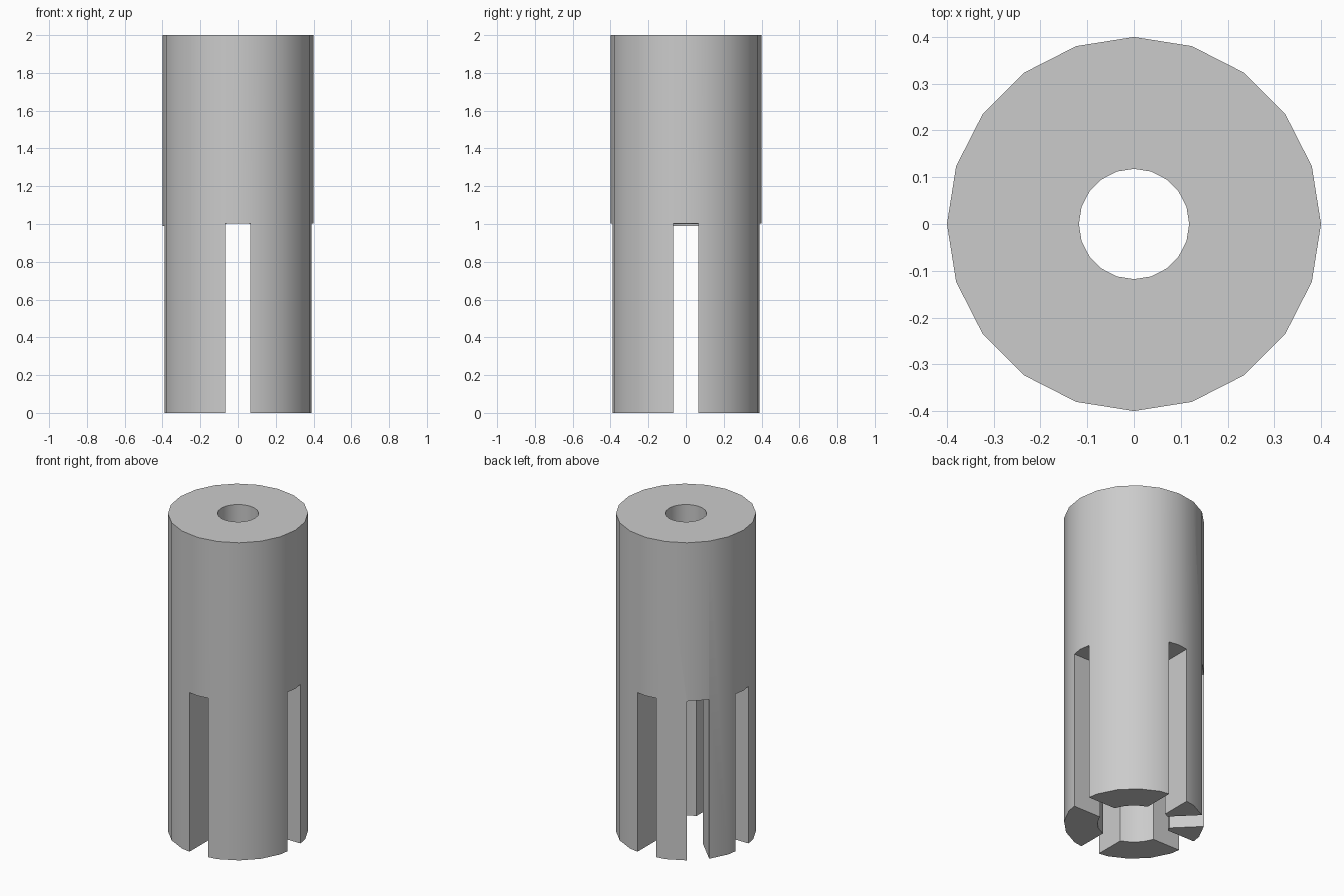
import bpy
import bmesh
from math import cos, sin, tau, radians
from mathutils import Matrix

SIDES = 20
HEIGHT = 2.0
SLOT_WIDTH = 0.13

cube = bpy.data.objects.get("Cube")
if cube:
    bpy.data.objects.remove(cube, do_unlink=True)

grey = bpy.data.materials.new("plain grey")
grey.use_nodes = True
grey.diffuse_color = (0.6, 0.6, 0.6, 1)
grey.node_tree.nodes["Principled BSDF"].inputs["Base Color"].default_value = (0.6, 0.6, 0.6, 1)


def make_object(name, bm):
    bmesh.ops.recalc_face_normals(bm, faces=bm.faces)
    mesh = bpy.data.meshes.new(name)
    bm.to_mesh(mesh)
    bm.free()
    mesh.materials.append(grey)
    obj = bpy.data.objects.new(name, mesh)
    bpy.context.collection.objects.link(obj)
    return obj


def lathe(name, profile):
    """Closed ring from a loop of (radius, z) points."""
    bm = bmesh.new()
    rings = [[bm.verts.new((r * cos(tau * i / SIDES), r * sin(tau * i / SIDES), z))
              for r, z in profile] for i in range(SIDES)]
    count = len(profile)
    for i in range(SIDES):
        a, b = rings[i], rings[(i + 1) % SIDES]
        for j in range(count):
            k = (j + 1) % count
            bm.faces.new((a[j], b[j], b[k], a[k]))
    return make_object(name, bm)


def slot_cutter(angle, top):
    """Box running outward from the axis, open below the base."""
    inner, outer, bottom = 0.1, 0.6, -0.2
    bm = bmesh.new()
    place = (Matrix.Rotation(radians(angle), 4, "Z")
             @ Matrix.Translation(((inner + outer) / 2, 0, (top + bottom) / 2))
             @ Matrix.Diagonal((outer - inner, SLOT_WIDTH, top - bottom, 1)))
    bmesh.ops.create_cube(bm, size=1, matrix=place)
    cutter = make_object("slot_cutter", bm)
    cutter.hide_render = True
    return cutter


# Sleeve with a narrow bore above and a wider socket between the legs
sleeve = lathe("slotted_sleeve", [(0.4, 0), (0.4, HEIGHT), (0.118, HEIGHT),
                                  (0.118, 1.0), (0.21, 1.0), (0.21, 0)])

# Four cross slots plus one extra slot splitting the back leg
cutters = [slot_cutter(a, t) for a, t in
           ((0, 1.002), (90, 1.002), (180, 0.99), (270, 1.002), (135, 1.002))]
for cutter in cutters:
    mod = sleeve.modifiers.new("slot", "BOOLEAN")
    mod.operation = "DIFFERENCE"
    mod.solver = "EXACT"
    mod.object = cutter

# Bake the cuts and remove the helpers
bpy.context.view_layer.update()
graph = bpy.context.evaluated_depsgraph_get()
baked = bpy.data.meshes.new_from_object(sleeve.evaluated_get(graph))
sleeve.modifiers.clear()
sleeve.data = baked
for cutter in cutters:
    bpy.data.objects.remove(cutter, do_unlink=True)

# Smooth walls, sharp rims
bpy.ops.object.select_all(action="DESELECT")
sleeve.select_set(True)
bpy.context.view_layer.objects.active = sleeve
bpy.ops.object.shade_smooth_by_angle(angle=radians(30))
